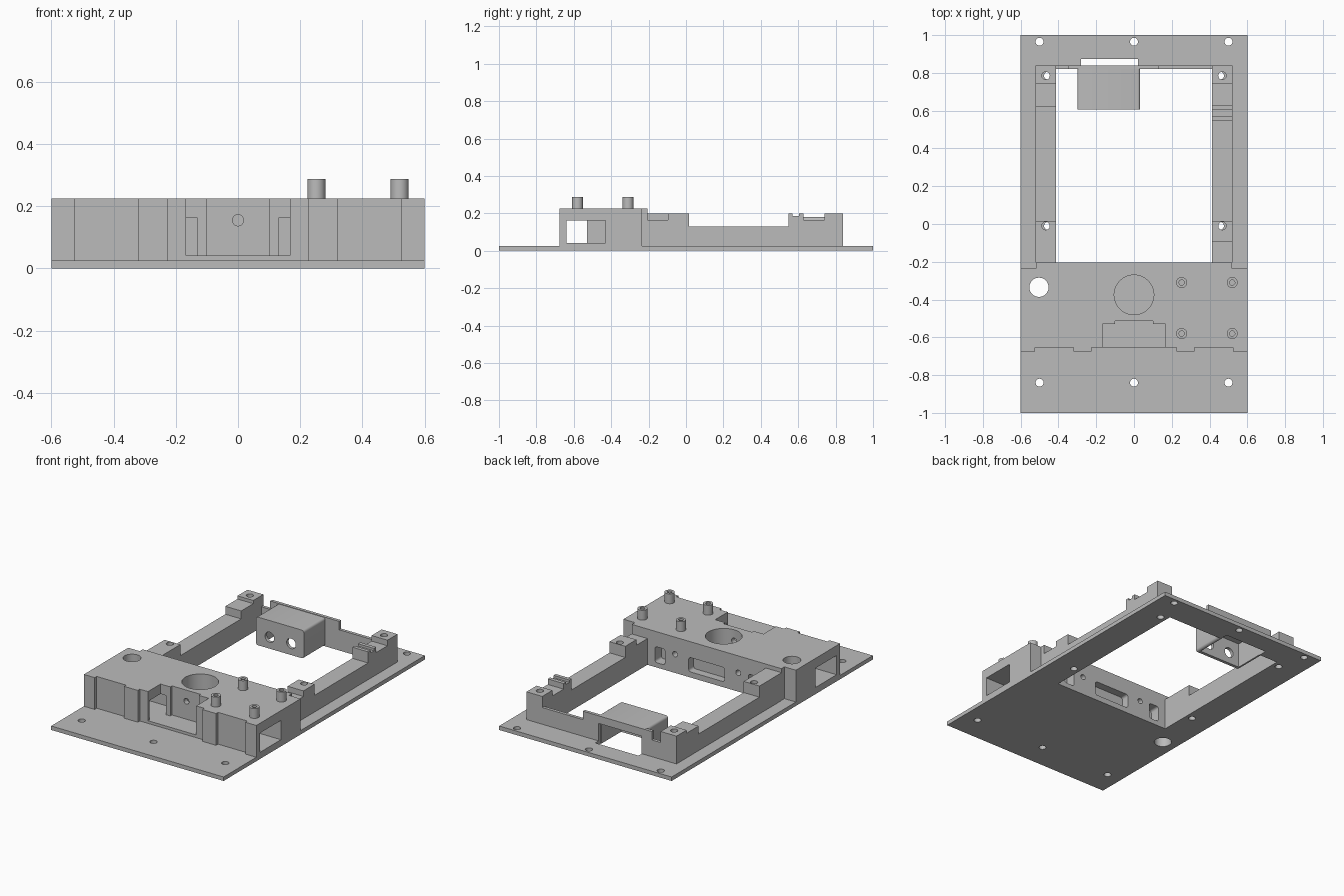
import bpy, bmesh
from math import radians
from mathutils import Matrix

old = bpy.data.objects.get("Cube")
if old:
    bpy.data.objects.remove(old, do_unlink=True)

grey = bpy.data.materials.new("plain_grey")
grey.use_nodes = True
grey.diffuse_color = (0.5, 0.5, 0.5, 1)
grey.node_tree.nodes["Principled BSDF"].inputs["Base Color"].default_value = (0.5, 0.5, 0.5, 1)


def finish(name, bm):
    bmesh.ops.recalc_face_normals(bm, faces=bm.faces)
    mesh = bpy.data.meshes.new(name)
    bm.to_mesh(mesh)
    bm.free()
    mesh.materials.append(grey)
    ob = bpy.data.objects.new(name, mesh)
    bpy.context.collection.objects.link(ob)
    return ob


def box(name, x, y, z, round_axis=None, radius=0.015):
    """Box from (min, max) ranges; edges along round_axis can be rounded."""
    bm = bmesh.new()
    bmesh.ops.create_cube(bm, size=1)
    for v in bm.verts:
        v.co = [r[0] if c < 0 else r[1] for r, c in zip((x, y, z), v.co)]
    if round_axis is not None:
        edges = [e for e in bm.edges
                 if abs((e.verts[0].co - e.verts[1].co)[round_axis]) > 1e-4]
        bmesh.ops.bevel(bm, geom=edges, offset=radius, segments=4, profile=0.5, affect='EDGES')
    return finish(name, bm)


def cylinder(name, centre, radius, length, along_y=False, sides=32):
    bm = bmesh.new()
    turn = Matrix.Rotation(radians(90), 4, 'X') if along_y else Matrix()
    bmesh.ops.create_cone(bm, cap_ends=True, segments=sides, radius1=radius, radius2=radius,
                          depth=length, matrix=Matrix.Translation(centre) @ turn)
    return finish(name, bm)


def extrude(name, points, offset):
    """Prism from a flat outline of 3D points."""
    bm = bmesh.new()
    face = bm.faces.new([bm.verts.new(p) for p in points])
    new = bmesh.ops.extrude_face_region(bm, geom=[face])["geom"]
    bmesh.ops.translate(bm, vec=offset, verts=[g for g in new if isinstance(g, bmesh.types.BMVert)])
    return finish(name, bm)


def cut(ob, *cutters):
    bpy.context.view_layer.objects.active = ob
    for c in cutters:
        c.hide_render = True
        mod = ob.modifiers.new("cut", 'BOOLEAN')
        mod.operation = 'DIFFERENCE'
        mod.solver = 'EXACT'
        mod.object = c
        bpy.ops.object.modifier_apply(modifier=mod.name)
        bpy.data.objects.remove(c, do_unlink=True)


def drill(ob, x, y, radius):
    cut(ob, cylinder("drill", (x, y, 0), radius, 1))


# Base plate with screen opening, screw holes and cable slot
plate = box("base_plate", (-0.6, 0.6), (-1, 1), (0, 0.025))
cut(plate, box("opening", (-0.412, 0.412), (-0.205, 0.82), (-1, 1)),
    box("cable_slot", (-0.28, 0.02), (0.8, 0.873), (-1, 1)))
for x in (-0.5, 0, 0.5):
    for y in (-0.84, 0.965):
        drill(plate, x, y, 0.021)
for x in (-0.455, 0.455):
    for y in (-0.01, 0.785):
        drill(plate, x, y, 0.021)
drill(plate, -0.503, -0.335, 0.051)

# Front housing, mirrored outline with shallow pilasters
half = [(0.225, -0.655), (0.225, -0.675), (0.32, -0.675), (0.32, -0.655), (0.525, -0.655),
        (0.525, -0.675), (0.6, -0.675), (0.6, -0.235), (0.52, -0.235), (0.52, -0.205)]
outline = half + [(-x, y) for x, y in reversed(half)]
housing = extrude("front_housing", [(x, y, 0.025) for x, y in outline], (0, 0, 0.2))
cut(housing, box("front_notch", (-0.168, 0.168), (-0.8, -0.53), (0.042, 0.4)),
    box("sensor_slot", (-0.1, 0.1), (-0.6, -0.513), (0.042, 0.4)),
    cylinder("round_well", (0, -0.375, 0.242), 0.105, 0.4, sides=48),
    cylinder("sensor_hole", (0, -0.5, 0.155), 0.018, 0.2, along_y=True),
    box("rear_recess", (-0.125, 0.125), (-0.255, -0.1), (0.035, 0.125), round_axis=1))
for s in (-1, 1):
    cut(housing,
        box("side_tunnel", sorted((s * 0.13, s * 0.8)), (-0.64, -0.43), (0.042, 0.163)),
        box("rear_slot", sorted((s * 0.29, s * 0.36)), (-0.27, -0.1), (0.03, 0.13), round_axis=1),
        cylinder("rear_hole", (s * 0.22, -0.2, 0.118), 0.017, 0.12, along_y=True))
drill(housing, -0.503, -0.335, 0.051)

# Side rails with stepped screw posts
back_post = [(0.74, 0.2), (0.84, 0.2), (0.84, 0.025)]
right_steps = [(-0.205, 0.025), (-0.205, 0.2), (0.015, 0.2), (0.015, 0.13),
               (0.62, 0.13), (0.62, 0.18), (0.74, 0.18)]
left_steps = [(-0.205, 0.025), (-0.205, 0.165), (-0.095, 0.165), (-0.095, 0.2), (0.015, 0.2),
              (0.015, 0.13), (0.548, 0.13), (0.548, 0.2), (0.57, 0.2), (0.57, 0.185),
              (0.605, 0.185), (0.605, 0.2), (0.628, 0.2), (0.628, 0.165), (0.74, 0.165)]
for name, x, steps in (("right_rail", -0.522, right_steps), ("left_rail", 0.412, left_steps)):
    rail = extrude(name, [(x, y, z) for y, z in steps + back_post], (0.11, 0, 0))
    for y in (-0.01, 0.785):
        drill(rail, x + 0.055, y, 0.021)

# Back wall, raised around the socket opening
wall_top = [(-0.412, 0.025), (-0.412, 0.13), (-0.35, 0.13), (-0.35, 0.183),
            (0.13, 0.183), (0.13, 0.13), (0.412, 0.13), (0.412, 0.025)]
wall = extrude("back_wall", [(x, 0.82, z) for x, z in wall_top], (0, 0.02, 0))
cut(wall, box("socket_opening", (-0.28, 0.02), (0.7, 0.9), (-0.1, 0.135)))

# Socket hood, open below and behind, with two round holes
hood = box("socket_hood", (-0.3, 0.033), (0.607, 0.822), (0.003, 0.18), round_axis=1)
cut(hood, box("hood_inside", (-0.28, 0.013), (0.627, 0.9), (-0.1, 0.16)))
for x in (-0.205, -0.055):
    cut(hood, cylinder("hood_hole", (x, 0.6, 0.075), 0.032, 0.1, along_y=True))

# Hollow standoffs
for i, (x, y) in enumerate([(a, b) for a in (0.252, 0.52) for b in (-0.31, -0.58)]):
    peg = cylinder(f"standoff_{i + 1}", (x, y, 0.255), 0.029, 0.064)
    cut(peg, cylinder("bore", (x, y, 0.28), 0.014, 0.08))

# Smooth round walls, keep edges sharp
bpy.ops.object.select_all(action='DESELECT')
for ob in bpy.context.scene.objects:
    if ob.type == 'MESH' and grey.name in ob.data.materials:
        ob.select_set(True)
        bpy.context.view_layer.objects.active = ob
bpy.ops.object.shade_smooth_by_angle(angle=radians(30))
